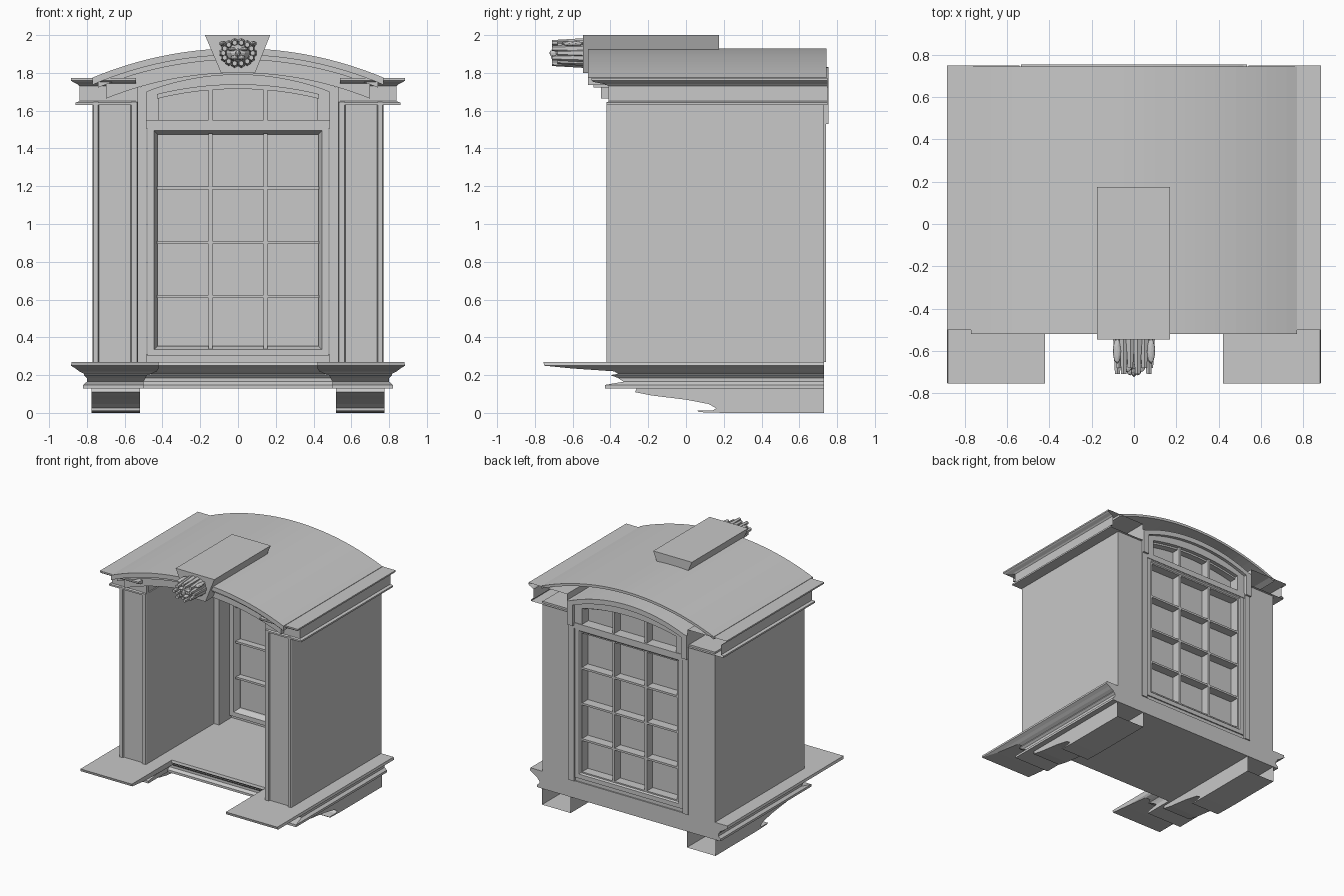
import bpy, bmesh, math
from mathutils import Matrix, Vector

if "Cube" in bpy.data.objects:
    bpy.data.objects.remove(bpy.data.objects["Cube"], do_unlink=True)

stone = bpy.data.materials.new("grey_stone")
stone.use_nodes = True
stone.diffuse_color = (0.58, 0.58, 0.58, 1)
stone.node_tree.nodes["Principled BSDF"].inputs["Base Color"].default_value = (0.58, 0.58, 0.58, 1)


def finish(name, bm):
    bmesh.ops.recalc_face_normals(bm, faces=bm.faces)
    mesh = bpy.data.meshes.new(name)
    bm.to_mesh(mesh)
    bm.free()
    mesh.materials.append(stone)
    obj = bpy.data.objects.new(name, mesh)
    bpy.context.collection.objects.link(obj)
    return obj


def loft(name, rings, open_back=False):
    """Skin closed rings of points and cap both ends."""
    bm = bmesh.new()
    rows = [[bm.verts.new(p) for p in ring] for ring in rings]
    n = len(rows[0])
    for a, b in zip(rows, rows[1:]):
        for i in range(n):
            j = (i + 1) % n
            bm.faces.new((a[i], a[j], b[j], b[i]))
    bm.faces.new(rows[0])
    bm.faces.new(rows[-1])
    if open_back:
        bmesh.ops.recalc_face_normals(bm, faces=bm.faces)
        back = [f for f in bm.faces if f.normal.y > 0.9]
        bmesh.ops.delete(bm, geom=back, context="FACES")
    return finish(name, bm)


def box(name, x0, x1, y0, y1, z0, z1):
    ring = [(x0, y0), (x1, y0), (x1, y1), (x0, y1)]
    return loft(name, [[(x, y, z) for x, y in ring] for z in (z0, z1)])


def arc(crown, radius, x):
    return crown - radius + math.sqrt(radius * radius - x * x)


def arc_band(name, half, top, bottom, y0, y1, steps=24):
    """Solid between two arcs, each given as (crown height, radius)."""
    xs = [-half + 2 * half * i / steps for i in range(steps + 1)]
    outline = [(x, arc(*top, x)) for x in xs] + [(x, arc(*bottom, x)) for x in reversed(xs)]
    return loft(name, [[(x, y, z) for x, z in outline] for y in (y0, y1)])


SIDES = (("left", 1), ("right", -1))
BACK = 0.73

# Moulded base with projecting ends: height, half width, front of ends, inner edge
base_levels = [
    (0.13, 0.82, -0.43, 0.50), (0.148, 0.82, -0.43, 0.50), (0.165, 0.80, -0.33, 0.50),
    (0.185, 0.80, -0.36, 0.49), (0.20, 0.815, -0.40, 0.48), (0.207, 0.815, -0.36, 0.46),
    (0.22, 0.84, -0.38, 0.43), (0.235, 0.86, -0.60, 0.42), (0.25, 0.885, -0.75, 0.42),
    (0.27, 0.88, -0.755, 0.42)]
rings = []
for z, hx, yf, xi in base_levels:
    ym = 0.635 - hx
    half = [(hx, BACK), (hx, yf), (xi, yf), (xi, ym)]
    rings.append([(x, y, z) for x, y in half] + [(-x, y, z) for x, y in reversed(half)])
loft("moulded_base", rings)

# Scrolled feet, pillars and cornices on both sides
foot_profile = [(BACK, 0.13), (-0.26, 0.13), (-0.27, 0.11), (-0.18, 0.092), (0, 0.07), (0.12, 0.047),
                (0.16, 0.025), (0.14, 0.012), (0.06, 0.012), (0.07, 0.004), (0.2, 0), (BACK, 0)]
pillar_plan = [(0.77, BACK), (0.77, -0.41), (0.765, -0.42), (0.74, -0.42), (0.735, -0.405),
               (0.57, -0.405), (0.565, -0.42), (0.535, -0.42), (0.53, -0.41), (0.53, BACK)]
cornice_levels = [(1.63, 0.86, -0.42), (1.643, 0.86, -0.42), (1.65, 0.84, -0.41), (1.73, 0.84, -0.41),
                  (1.74, 0.85, -0.43), (1.752, 0.875, -0.49), (1.76, 0.885, -0.50), (1.772, 0.885, -0.50)]
for side, s in SIDES:
    loft(side + "_foot", [[(s * x, y, z) for y, z in foot_profile] for x in (0.52, 0.775)], True)
    loft(side + "_pillar", [[(s * x, y, z) for x, y in pillar_plan] for z in (0.27, 1.645)])
    loft(side + "_cornice", [[(s * x, y, z) for x, y in
                              ((0.54, yf), (hx, yf), (hx, 0.75), (0.54, 0.75))]
                             for z, hx, yf in cornice_levels], True)
    lo, hi = sorted((s * 0.53, s * 0.70))
    box(side + "_arch_springer", lo, hi, -0.41, -0.38, 1.63, 1.79)

# Curved roof shell and stepped front arch
R = 1.99
arc_band("roof", 0.77, (1.93, R), (1.91, R - 0.02), -0.49, 0.745, 32)
arc_band("arch_crown_moulding", 0.77, (1.93, R), (1.895, R - 0.035), -0.52, -0.40, 32)
arc_band("arch_middle_moulding", 0.74, (1.896, R - 0.034), (1.87, R - 0.06), -0.49, -0.40)
arc_band("arch_lower_moulding", 0.70, (1.871, R - 0.059), (1.80, R - 0.13), -0.45, -0.40)

# Keystone
key = [(-0.175, 2.0), (0.17, 2.0), (0.09, 1.80), (-0.09, 1.80)]
loft("keystone", [[(x, y, z) for x, z in key] for y in (-0.545, 0.175)])

# Carved mask: radiating mane locks around a face
bm = bmesh.new()
turn = Matrix.Rotation(math.radians(90), 4, "X")
locks = 14
for i in range(locks):
    a = 2 * math.pi * i / locks
    length = 0.17 if i % 2 else 0.14
    spot = Vector((0.078 * math.cos(a), -0.54 - length / 2, 1.905 + 0.056 * math.sin(a)))
    bmesh.ops.create_cone(bm, cap_ends=True, segments=6, radius1=0.024, radius2=0.014,
                          depth=length, matrix=Matrix.Translation(spot) @ turn)


def lump(x, y, z, sx, sy, sz):
    place = Matrix.Translation((x, y, z)) @ Matrix.Diagonal((sx, sy, sz, 1))
    bmesh.ops.create_icosphere(bm, subdivisions=2, radius=1, matrix=place)


lump(0, -0.61, 1.905, 0.066, 0.085, 0.052)
lump(0, -0.695, 1.905, 0.013, 0.028, 0.025)
for s in (1, -1):
    lump(s * 0.018, -0.685, 1.88, 0.02, 0.03, 0.014)
    lump(s * 0.032, -0.675, 1.925, 0.022, 0.025, 0.01)
    lump(s * 0.08, -0.60, 1.955, 0.02, 0.06, 0.014)
finish("carved_mask", bm)

# Window surround
REVEAL = 0.45
for side, s in SIDES:
    lo, hi = sorted((s * 0.485, s * 0.535))
    box(side + "_surround", lo, hi, REVEAL, 0.74, 0.27, 1.53)
    box(side + "_surround_top", lo, hi, REVEAL, 0.755, 1.53, 1.725)
    lo, hi = sorted((s * 0.42, s * 0.49))
    box(side + "_transom_stile", lo, hi, 0.60, 0.73, 1.53, 1.72)
arc_band("surround_arch", 0.535, (1.83, 1.33), (1.79, 1.34), REVEAL, 0.755)
arc_band("transom_arch_frame", 0.49, (1.80, 1.34), (1.73, 1.79), 0.60, 0.73)
arc_band("transom_arch_bead", 0.43, (1.74, 1.79), (1.715, 1.79), 0.59, 0.70)
box("transom_bar", -0.485, 0.485, 0.58, 0.735, 1.505, 1.55)
box("window_sill", -0.53, 0.53, 0.61, 0.72, 0.27, 0.31)


# Sash frame with a bevelled inner edge
def frame(name, levels, z0, z1):
    bm = bmesh.new()
    rows = []
    for inset, y in levels:
        x, lo, hi = 0.48 - inset, z0 + inset, z1 - inset
        rows.append([bm.verts.new(p) for p in ((-x, y, lo), (x, y, lo), (x, y, hi), (-x, y, hi))])
    for a, b in zip(rows, rows[1:] + rows[:1]):
        for i in range(4):
            j = (i + 1) % 4
            bm.faces.new((a[i], a[j], b[j], b[i]))
    finish(name, bm)


frame("sash_frame", [(0, 0.58), (0, 0.73), (0.035, 0.73), (0.045, 0.72),
                     (0.055, 0.72), (0.055, 0.62), (0.035, 0.58)], 0.30, 1.53)

# Glazing bars and glass
for i, x in enumerate((-0.145, 0.145)):
    box(f"upright_bar_{i + 1}", x - 0.01, x + 0.01, 0.585, 0.72, 0.33, 1.48)
    box(f"transom_upright_bar_{i + 1}", x - 0.01, x + 0.01, 0.585, 0.72, 1.54, 1.735)
for i in range(3):
    z = 0.615 + i * 0.288
    box(f"cross_bar_{i + 1}", -0.43, 0.43, 0.585, 0.72, z - 0.008, z + 0.008)
box("glass", -0.44, 0.44, 0.638, 0.646, 0.33, 1.49)
arc_band("transom_glass", 0.43, (1.74, 1.79), (1.54, 500), 0.638, 0.646)

# Soft shading on curved parts
for obj in bpy.context.view_layer.objects:
    obj.select_set(obj.type == "MESH" and obj.name in {
        "roof", "arch_crown_moulding", "arch_middle_moulding", "arch_lower_moulding",
        "carved_mask", "left_foot", "right_foot", "surround_arch"})
bpy.context.view_layer.objects.active = bpy.data.objects["roof"]
bpy.ops.object.shade_smooth_by_angle(angle=math.radians(30))
